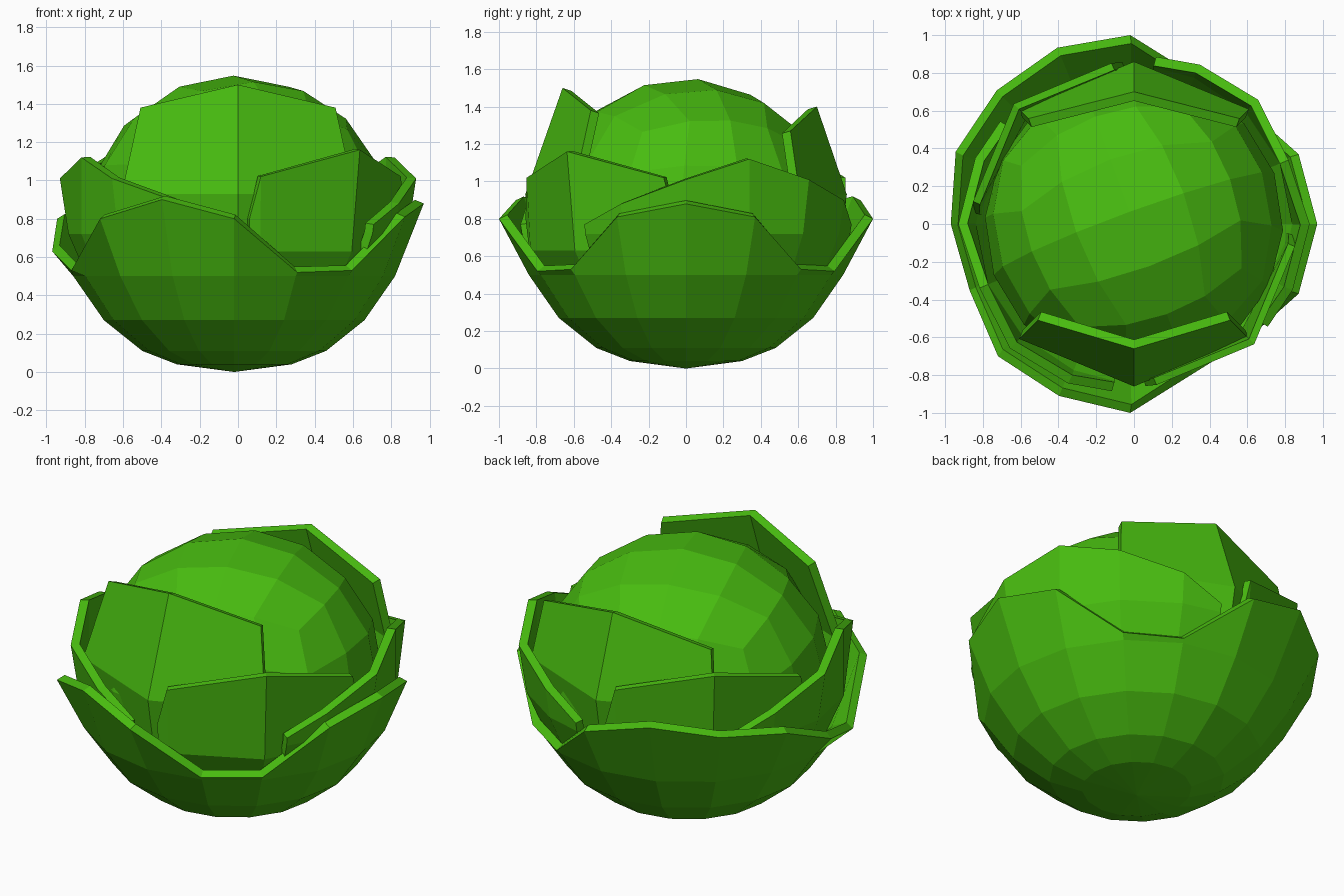
import bpy, bmesh
from math import sin, cos, tan, radians
from mathutils import Vector, Euler

if "Cube" in bpy.data.objects:
    bpy.data.objects.remove(bpy.data.objects["Cube"])

green = bpy.data.materials.new("leaf_green")
green.diffuse_color = (0.065, 0.5, 0.005, 1)
green.use_nodes = True
green.node_tree.nodes["Principled BSDF"].inputs["Base Color"].default_value = green.diffuse_color


def radius_at(profile, z):
    # Linear interpolation along a (radius, height) profile
    for (r0, z0), (r1, z1) in zip(profile, profile[1:]):
        if z <= z1:
            return r0 + (r1 - r0) * (z - z0) / (z1 - z0)
    return profile[-1][0]


def leaf(name, centre, columns, profile, levels, thick=0.05, shift=0):
    """Curved leaf: columns = (angle offset, top height[, top radius])."""
    bm = bmesh.new()
    grid = []
    for col in columns:
        a = radians(centre + col[0])
        pts = []
        for z in levels + [col[1]]:
            top = len(pts) == len(levels)
            z = min(z, col[1])
            r = col[2] if top and len(col) > 2 else radius_at(profile, z)
            pts.append(bm.verts.new((r * cos(a) + shift, r * sin(a), z)))
        grid.append(pts)
    for c0, c1 in zip(grid, grid[1:]):
        for j in range(len(levels)):
            bm.faces.new((c0[j], c1[j], c1[j + 1], c0[j + 1]))
    bmesh.ops.remove_doubles(bm, verts=bm.verts, dist=0.0005)
    me = bpy.data.meshes.new(name)
    bm.to_mesh(me)
    bm.free()
    me.materials.append(green)
    ob = bpy.data.objects.new(name, me)
    bpy.context.collection.objects.link(ob)
    mod = ob.modifiers.new("thickness", 'SOLIDIFY')
    mod.thickness = thick
    mod.offset = -1


# Outer bowl: three leaves joined at the base, rim given every 22.5 degrees
bowl = [(0, 0), (0.3, 0.04), (0.48, 0.11), (0.68, 0.27), (0.84, 0.5), (1.0, 0.8), (1.01, 0.9)]
rim = [(0.88, 0.99), (0.81, 0.965), (0.53, 0.87), (0.52, 0.86),       # right, towards the back
       (0.8, 1.0), (0.9, 1.01), (0.84, 1.0), (0.8, 1.0),              # back leaf
       (0.63, 0.95), (0.53, 0.92), (0.8, 0.99), (0.9, 0.985),         # left, front leaf
       (0.8, 1.0), (0.52, 0.86), (0.53, 0.87), (0.81, 0.965)]
leaf("outer_leaves", 0, [(i * 22.5, *rim[i % 16]) for i in range(17)],
     bowl, [0, 0.04, 0.11, 0.27, 0.5], 0.05, -0.02)

# Pairs of inner leaves, each repeated at half a turn
middle = [(-60, 0.77), (-45, 0.88), (-22.5, 1.01), (0, 1.12), (22.5, 1.01), (45, 0.9), (60, 0.77)]
middle_profile = [(0.42, 0.13), (0.65, 0.29), (0.79, 0.5), (0.885, 0.72), (0.93, 1.01), (0.885, 1.12)]
inner = [(-41, 0.8, 0.86), (-37, 1.02, 0.86), (0, 1.16, 0.9), (37, 1.02, 0.86), (41, 0.8, 0.86)]
inner_profile = [(0.6, 0.29), (0.76, 0.5), (0.84, 0.63), (0.88, 1.16)]
for i, side in enumerate(("a", "b")):
    leaf("middle_leaf_" + side, 22.5 + 180 * i, middle, middle_profile, [0.13, 0.29, 0.5, 0.72])
    leaf("inner_leaf_" + side, -45 + 180 * i, inner, inner_profile, [0.29, 0.5, 0.63], 0.04)

# Tall leaves at front and back, hugging the heart
tall_profile = [(0.6, 0.3), (0.8, 0.6), (0.86, 0.93), (0.84, 1.04)]
leaf("tall_leaf_front", -90, [(-45, 1.38, 0.72), (0, 1.5, 0.66), (45, 1.38, 0.72)],
     tall_profile, [0.3, 0.6, 0.93])
leaf("tall_leaf_back", 90, [(-45, 1.27, 0.79), (0, 1.4, 0.7), (45, 1.27, 0.79)],
     tall_profile, [0.3, 0.6, 0.93])

# Faceted round heart
bm = bmesh.new()
bmesh.ops.create_cube(bm, size=2)
bmesh.ops.subdivide_edges(bm, edges=bm.edges, cuts=3, use_grid_fill=True)
turn = Euler((radians(-5), 0, radians(20))).to_matrix()
for v in bm.verts:
    p = turn @ Vector([tan(c * 0.785) for c in v.co]).normalized()
    v.co = (p.x * 0.79, p.y * 0.79, p.z * 0.76 + 0.79)
me = bpy.data.meshes.new("cabbage_heart")
bm.to_mesh(me)
bm.free()
me.materials.append(green)
bpy.context.collection.objects.link(bpy.data.objects.new("cabbage_heart", me))
